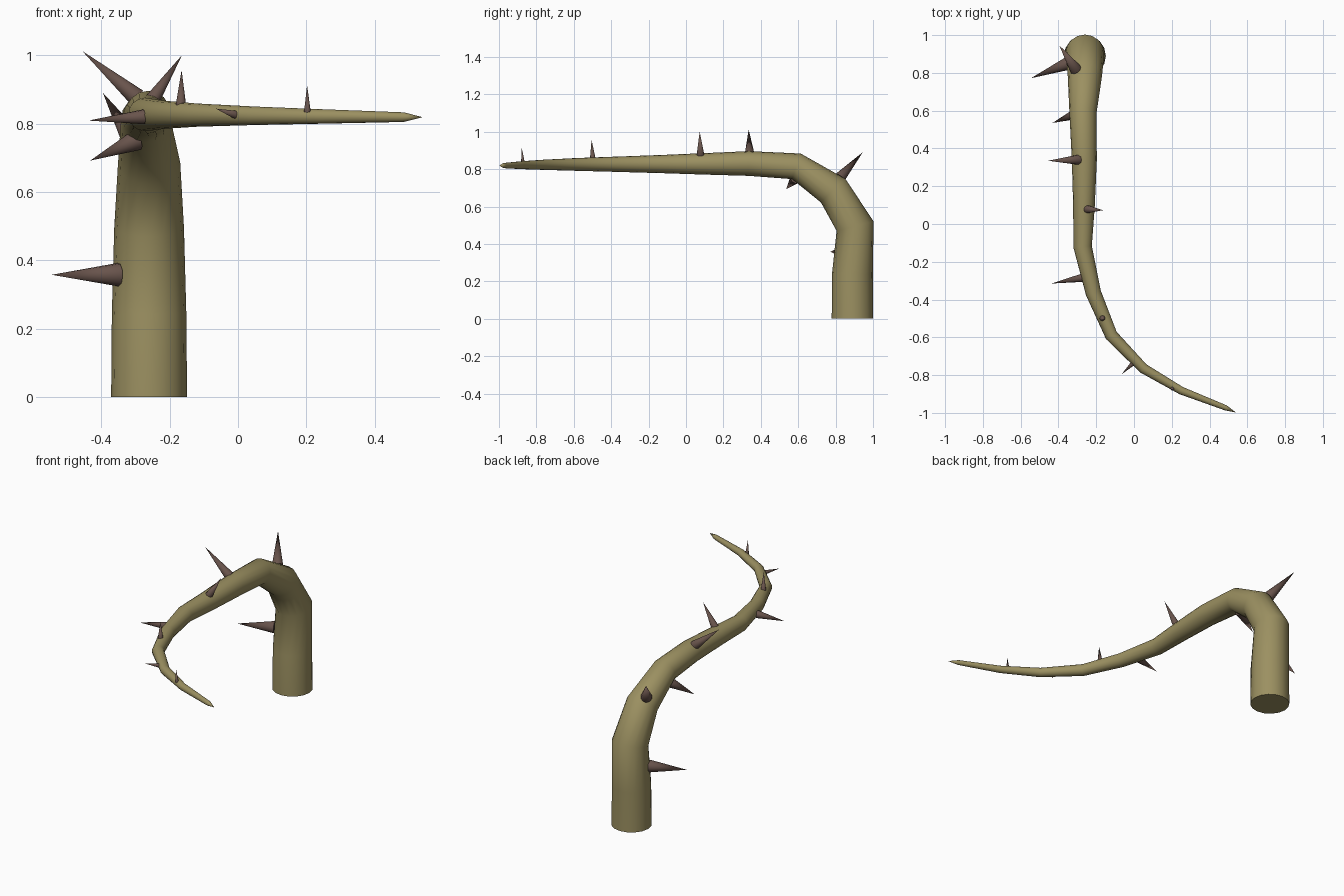
import bpy, bmesh, math
from mathutils import Vector

if "Cube" in bpy.data.objects:
    bpy.data.objects.remove(bpy.data.objects["Cube"])


def material(name, rgb):
    m = bpy.data.materials.new(name)
    m.diffuse_color = (*rgb, 1)
    m.use_nodes = True
    m.node_tree.nodes["Principled BSDF"].inputs["Base Color"].default_value = m.diffuse_color
    return m


bark = material("olive_bark", (0.33, 0.28, 0.12))
thorn_mat = material("brown_thorn", (0.14, 0.088, 0.072))


def tube(name, stations, sides, mat):
    """Skin round rings along (x, y, z, radius) stations; radius 0 makes a point."""
    bm = bmesh.new()
    pts = [Vector(s[:3]) for s in stations]
    rings, prev_t, side = [], None, None
    for i, p in enumerate(pts):
        t = Vector()
        if i > 0:
            t += (p - pts[i - 1]).normalized()
        if i < len(pts) - 1:
            t += (pts[i + 1] - p).normalized()
        t.normalize()
        if side is None:
            side = t.orthogonal().normalized()
        else:
            side = prev_t.rotation_difference(t) @ side
        prev_t = t
        up, r = t.cross(side), stations[i][3]
        if r == 0:
            rings.append([bm.verts.new(p)])
            continue
        angles = [2 * math.pi * k / sides for k in range(sides)]
        rings.append([bm.verts.new(p + r * (math.cos(a) * side + math.sin(a) * up)) for a in angles])
    for a, b in zip(rings, rings[1:]):
        for k in range(sides):
            n = (k + 1) % sides
            if len(b) == 1:
                bm.faces.new((a[k], a[n], b[0]))
            else:
                bm.faces.new((a[k], a[n], b[n], b[k]))
    bm.faces.new(rings[0][::-1])
    bmesh.ops.recalc_face_normals(bm, faces=bm.faces)
    me = bpy.data.meshes.new(name)
    bm.to_mesh(me)
    bm.free()
    me.materials.append(mat)
    ob = bpy.data.objects.new(name, me)
    bpy.context.collection.objects.link(ob)
    bpy.ops.object.select_all(action='DESELECT')
    ob.select_set(True)
    bpy.context.view_layer.objects.active = ob
    bpy.ops.object.shade_smooth_by_angle(angle=math.radians(45))
    return ob


# Stem: upright base, bend, long tapering sweep to a pointed tip
tube("vine_stem", [
    (-0.26, 0.89, 0.0, 0.111),
    (-0.26, 0.89, 0.24, 0.109),
    (-0.26, 0.904, 0.495, 0.102),
    (-0.26, 0.787, 0.685, 0.091),
    (-0.27, 0.59, 0.815, 0.072),
    (-0.263, 0.335, 0.83, 0.066),
    (-0.265, 0.09, 0.828, 0.057),
    (-0.272, -0.12, 0.827, 0.049),
    (-0.215, -0.365, 0.826, 0.041),
    (-0.12, -0.59, 0.825, 0.034),
    (0.05, -0.765, 0.823, 0.027),
    (0.25, -0.882, 0.821, 0.021),
    (0.485, -0.973, 0.819, 0.014),
    (0.54, -0.998, 0.819, 0),
], 16, bark)

# Thorns: base centre, tip, base radius
thorns = [
    ((-0.35, 0.85, 0.358), (-0.545, 0.772, 0.358), 0.035),
    ((-0.31, 0.82, 0.752), (-0.395, 0.945, 0.89), 0.032),
    ((-0.295, 0.587, 0.752), (-0.432, 0.535, 0.692), 0.031),
    ((-0.295, 0.34, 0.876), (-0.455, 0.335, 1.012), 0.027),
    ((-0.25, 0.078, 0.87), (-0.164, 0.073, 1.0), 0.022),
    ((-0.275, -0.285, 0.82), (-0.437, -0.315, 0.809), 0.022),
    ((-0.167, -0.498, 0.85), (-0.165, -0.505, 0.957), 0.016),
    ((-0.003, -0.735, 0.825), (-0.065, -0.795, 0.844), 0.013),
    ((0.203, -0.872, 0.834), (0.202, -0.878, 0.913), 0.01),
]
for i, (base, tip, r) in enumerate(thorns, 1):
    tube(f"thorn_{i}", [(*base, r), (*tip, 0)], 10, thorn_mat)
